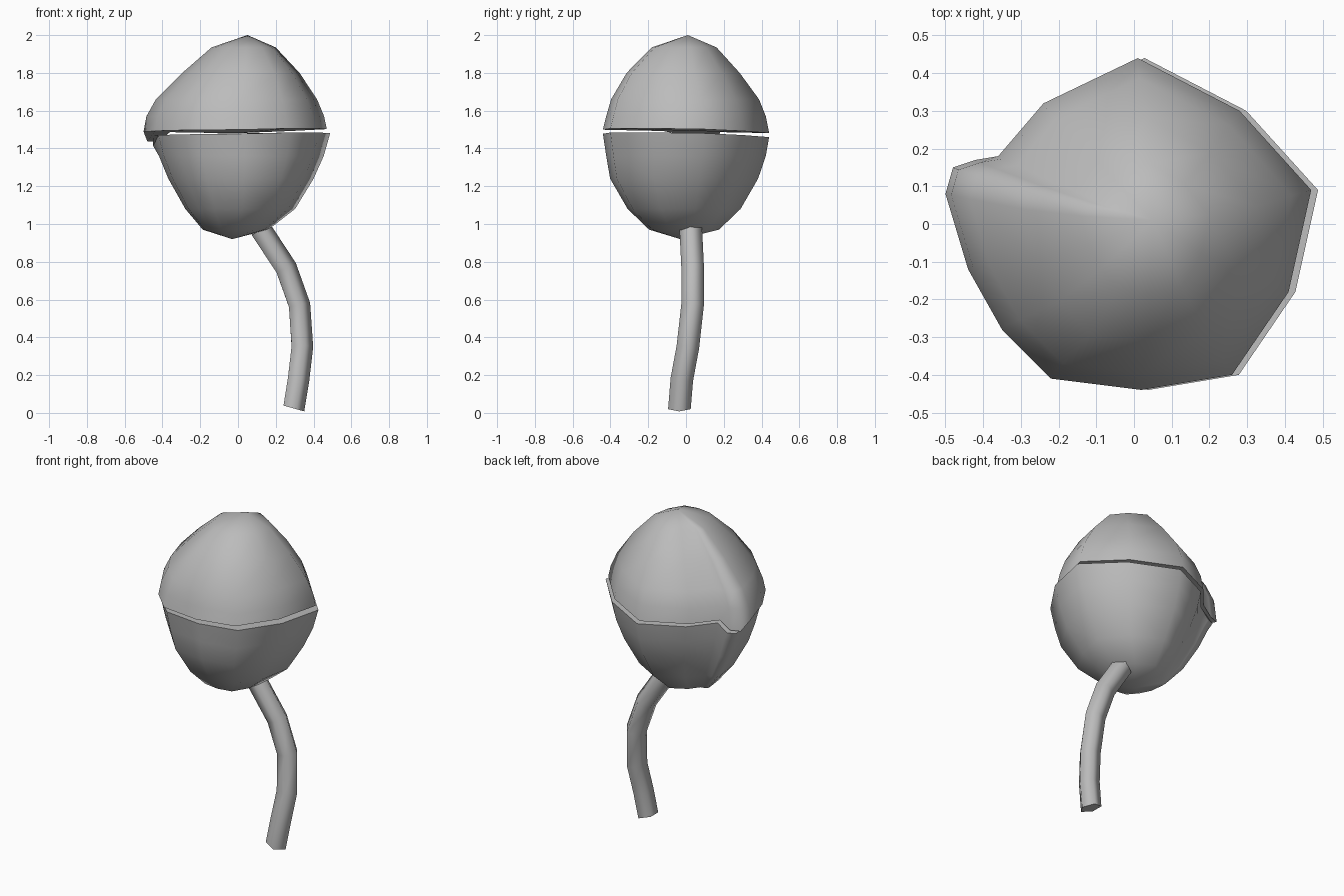
import bpy, bmesh, math
from mathutils import Vector

cube = bpy.data.objects.get("Cube")
if cube:
    bpy.data.objects.remove(cube, do_unlink=True)

grey = bpy.data.materials.new("plain_grey")
grey.use_nodes = True
grey.diffuse_color = (0.5, 0.5, 0.5, 1)
grey.node_tree.nodes["Principled BSDF"].inputs["Base Color"].default_value = (0.5, 0.5, 0.5, 1)


def loft(name, rings, tip=None):
    """Skin a stack of equal rings; close the far end with a tip or a flat face."""
    bm = bmesh.new()
    rows = [[bm.verts.new(p) for p in ring] for ring in rings]
    n = len(rows[0])
    for a, b in zip(rows, rows[1:]):
        for i in range(n):
            j = (i + 1) % n
            bm.faces.new((a[i], a[j], b[j], b[i]))
    bm.faces.new(rows[0][::-1])
    if tip:
        top = bm.verts.new(tip)
        for i in range(n):
            bm.faces.new((rows[-1][i], rows[-1][(i + 1) % n], top))
    else:
        bm.faces.new(rows[-1])
    bmesh.ops.recalc_face_normals(bm, faces=bm.faces)
    mesh = bpy.data.meshes.new(name)
    bm.to_mesh(mesh)
    bm.free()
    mesh.materials.append(grey)
    obj = bpy.data.objects.new(name, mesh)
    bpy.context.collection.objects.link(obj)
    mesh.shade_smooth()
    mesh.set_sharp_from_angle(angle=math.radians(80))
    return obj


# Uneven rim outline, with a folded lip on the back right
outline = [(0.01, 0.44), (-0.24, 0.32), (-0.36, 0.18), (-0.42, 0.17), (-0.48, 0.15),
           (-0.5, 0.08), (-0.44, -0.12), (-0.35, -0.28), (-0.22, -0.41), (0.02, -0.44),
           (0.26, -0.4), (0.41, -0.18), (0.47, 0.09), (0.28, 0.3)]


def level(rim, z, fx, fy, cx, cy):
    return [(x * fx + cx, y * fy + cy, z) for x, y in rim]


def rim_height(x, y):
    # Gently wavy rim that droops at the lip
    droop = 0.05 if x < -0.4 and y > 0.1 else 0
    return 1.49 + 0.03 * max(x, 0) - 0.02 * y - droop


# Upper shell
upper = [[(x, y, rim_height(x, y)) for x, y in outline],
         level(outline, 1.57, 0.97, 0.96, 0, 0),
         level(outline, 1.66, 0.88, 0.89, 0.005, -0.005),
         level(outline, 1.8, 0.64, 0.68, 0.025, -0.015),
         level(outline, 1.935, 0.35, 0.39, 0.035, -0.01)]
loft("upper_shell", upper, (0.05, 0.01, 2.0))

# Lower shell, slightly offset so that its rim shows on the left
low_rim = [(max(x + 0.018, -0.45), y) for x, y in outline]
lower = [[(x, y, rim_height(x, y) - 0.022) for x, y in low_rim],
         level(low_rim, 1.36, 0.93, 0.96, 0, 0),
         level(low_rim, 1.24, 0.82, 0.89, 0, -0.01),
         level(low_rim, 1.08, 0.62, 0.68, 0, -0.01),
         level(low_rim, 0.97, 0.37, 0.42, -0.02, -0.01)]
loft("lower_shell", lower, (-0.03, -0.03, 0.92))

# Five-sided bent stem
path = [Vector(p) for p in ((0.29, -0.035, 0.025), (0.315, -0.022, 0.18), (0.335, 0.01, 0.35),
                            (0.32, 0.035, 0.57), (0.25, 0.035, 0.765), (0.115, 0.025, 0.97))]
stem = []
for i, p in enumerate(path):
    along = (path[min(i + 1, len(path) - 1)] - path[max(i - 1, 0)]).normalized()
    if i == 0:
        along = Vector((0.28, 0, 1)).normalized()
    side = Vector((0, 1, 0)).cross(along).normalized()
    depth = along.cross(side)
    stem.append([p + 0.063 * (side * math.cos(a) + depth * math.sin(a))
                 for a in (k * math.tau / 5 for k in range(5))])
loft("stem", stem)
